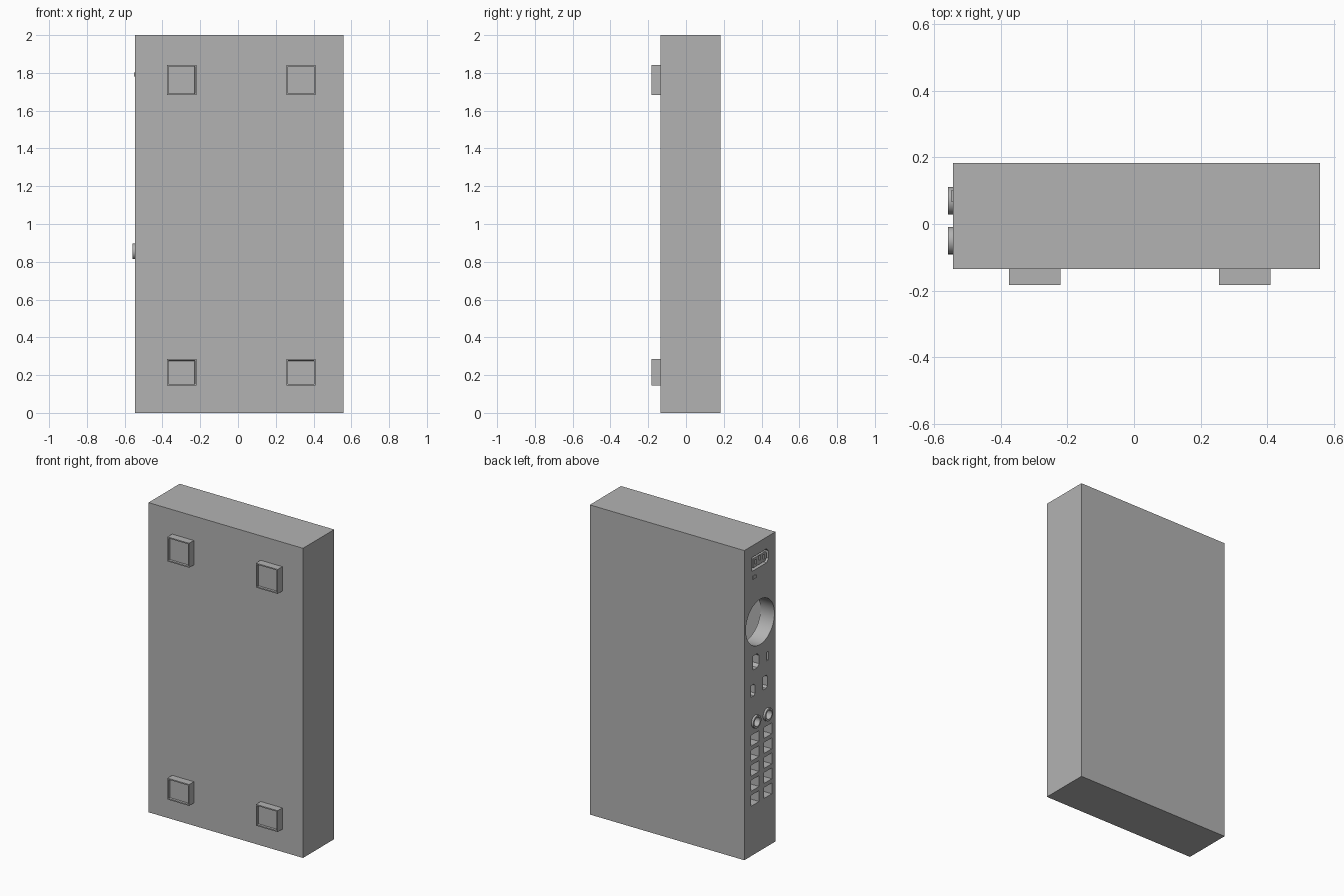
import bpy, bmesh, math
from mathutils import Vector

cube = bpy.data.objects.get("Cube")
if cube:
    bpy.data.objects.remove(cube, do_unlink=True)

grey = bpy.data.materials.new("plain_grey")
grey.use_nodes = True
GREY = (0.45, 0.45, 0.45, 1)
grey.diffuse_color = GREY
grey.node_tree.nodes["Principled BSDF"].inputs["Base Color"].default_value = GREY

SIDE = -0.545          # x of the connector panel
LEFT = 0.559
BACK, FRONT = 0.183, -0.135


def finish(bm, name):
    bmesh.ops.recalc_face_normals(bm, faces=bm.faces)
    mesh = bpy.data.meshes.new(name)
    bm.to_mesh(mesh)
    bm.free()
    mesh.materials.append(grey)
    obj = bpy.data.objects.new(name, mesh)
    bpy.context.collection.objects.link(obj)
    return obj


def add_box(bm, lo, hi):
    lo, hi = Vector(lo), Vector(hi)
    verts = bmesh.ops.create_cube(bm, size=1)["verts"]
    for v in verts:
        v.co = (lo + hi) / 2 + v.co * (hi - lo)
    return verts


def add_prism(bm, outline, x0, x1):
    """Extrude a (y, z) outline along x."""
    a = [bm.verts.new((x0, y, z)) for y, z in outline]
    b = [bm.verts.new((x1, y, z)) for y, z in outline]
    bm.faces.new(a)
    bm.faces.new(b[::-1])
    for i in range(len(a)):
        j = (i + 1) % len(a)
        bm.faces.new((a[j], a[i], b[i], b[j]))


def circle(y, z, r, n=48):
    return [(y + r * math.cos(i * math.tau / n), z + r * math.sin(i * math.tau / n))
            for i in range(n)]


def socket(y, z, w, h, c=0):
    """Rectangle whose two corners on the front-facing edge are chamfered by c."""
    w, h = w / 2, h / 2
    if not c:
        return [(y - w, z - h), (y + w, z - h), (y + w, z + h), (y - w, z + h)]
    return [(y - w, z - h + c), (y - w + c, z - h), (y + w, z - h),
            (y + w, z + h), (y - w + c, z + h), (y - w, z + h - c)]


def cut(obj, cutter):
    mod = obj.modifiers.new("cut", "BOOLEAN")
    mod.operation, mod.solver, mod.object = "DIFFERENCE", "EXACT", cutter
    bpy.context.view_layer.objects.active = obj
    bpy.ops.object.modifier_apply(modifier=mod.name)


def smooth(obj):
    bpy.ops.object.select_all(action="DESELECT")
    obj.select_set(True)
    bpy.context.view_layer.objects.active = obj
    bpy.ops.object.shade_smooth_by_angle(angle=math.radians(30))


# Main case, hollow behind the connector panel
bm = bmesh.new()
add_box(bm, (SIDE, FRONT, 0), (LEFT, BACK, 2))
case = finish(bm, "case")

bm = bmesh.new()
add_box(bm, (SIDE + 0.1, FRONT + 0.008, 0.02), (LEFT - 0.02, BACK - 0.01, 1.98))
cavity = finish(bm, "cavity_cutter")
cut(case, cavity)

# Openings in the connector panel
rings = [(0.07, 0.855), (-0.05, 0.855)]
openings = [circle(0.022, 1.478, 0.146, 64)]                # fan hole
openings += [circle(y, z, 0.029) for y, z in rings]         # round sockets
openings += [socket(y, 0.745 - 0.097 * i, 0.08, 0.07)       # jack grid
             for y in (0.073, -0.057) for i in range(5)]
openings += [socket(0.063, 1.239, 0.06, 0.09, 0.018),       # data ports
             socket(-0.052, 1.228, 0.022, 0.055),
             socket(0.095, 1.063, 0.042, 0.075, 0.012),
             socket(-0.031, 1.068, 0.042, 0.085, 0.012),
             socket(0.021, 1.88, 0.17, 0.09, 0.02)]         # power inlet
bm = bmesh.new()
for i, outline in enumerate(openings):
    add_prism(bm, outline, SIDE - 0.05, SIDE + (0.15 if i == 0 else 0.08))
cutter = finish(bm, "opening_cutter")
cut(case, cutter)
smooth(case)

# Raised collars around the round sockets
for i, (y, z) in enumerate(rings):
    bm = bmesh.new()
    add_prism(bm, circle(y, z, 0.041), -0.559, SIDE + 0.01)
    collar = finish(bm, f"socket_collar_{i + 1}")
    cut(collar, cutter)
    smooth(collar)

for helper in (cavity, cutter):
    bpy.data.objects.remove(helper, do_unlink=True)

# Power inlet core with three slots
bm = bmesh.new()
add_prism(bm, socket(0.021, 1.88, 0.14, 0.06, 0.015), SIDE + 0.004, SIDE + 0.085)
core = finish(bm, "power_inlet_core")
bm = bmesh.new()
for y, z in ((-0.02, 1.88), (0.021, 1.89), (0.062, 1.88)):
    add_prism(bm, socket(y, z, 0.016, 0.032), SIDE - 0.02, SIDE + 0.05)
slots = finish(bm, "slot_cutter")
cut(core, slots)
bpy.data.objects.remove(slots, do_unlink=True)

# Small button below the power inlet
bm = bmesh.new()
add_box(bm, (SIDE - 0.005, 0.068, 1.782), (SIDE + 0.01, 0.1, 1.803))
finish(bm, "button")

# Four square feet with recessed pads
for height, z0, z1 in (("upper", 1.684, 1.842), ("lower", 0.146, 0.284)):
    for side, x0, x1 in (("right", -0.376, -0.221), ("left", 0.256, 0.411)):
        bm = bmesh.new()
        add_box(bm, (x0, -0.183, z0), (x1, FRONT + 0.002, z1))
        bmesh.ops.recalc_face_normals(bm, faces=bm.faces)
        pad = [f for f in bm.faces if f.normal.y < -0.9]
        bmesh.ops.inset_individual(bm, faces=pad, thickness=0.011)
        bmesh.ops.inset_individual(bm, faces=pad, thickness=0.0005, depth=-0.015)
        finish(bm, f"{height}_{side}_foot")
